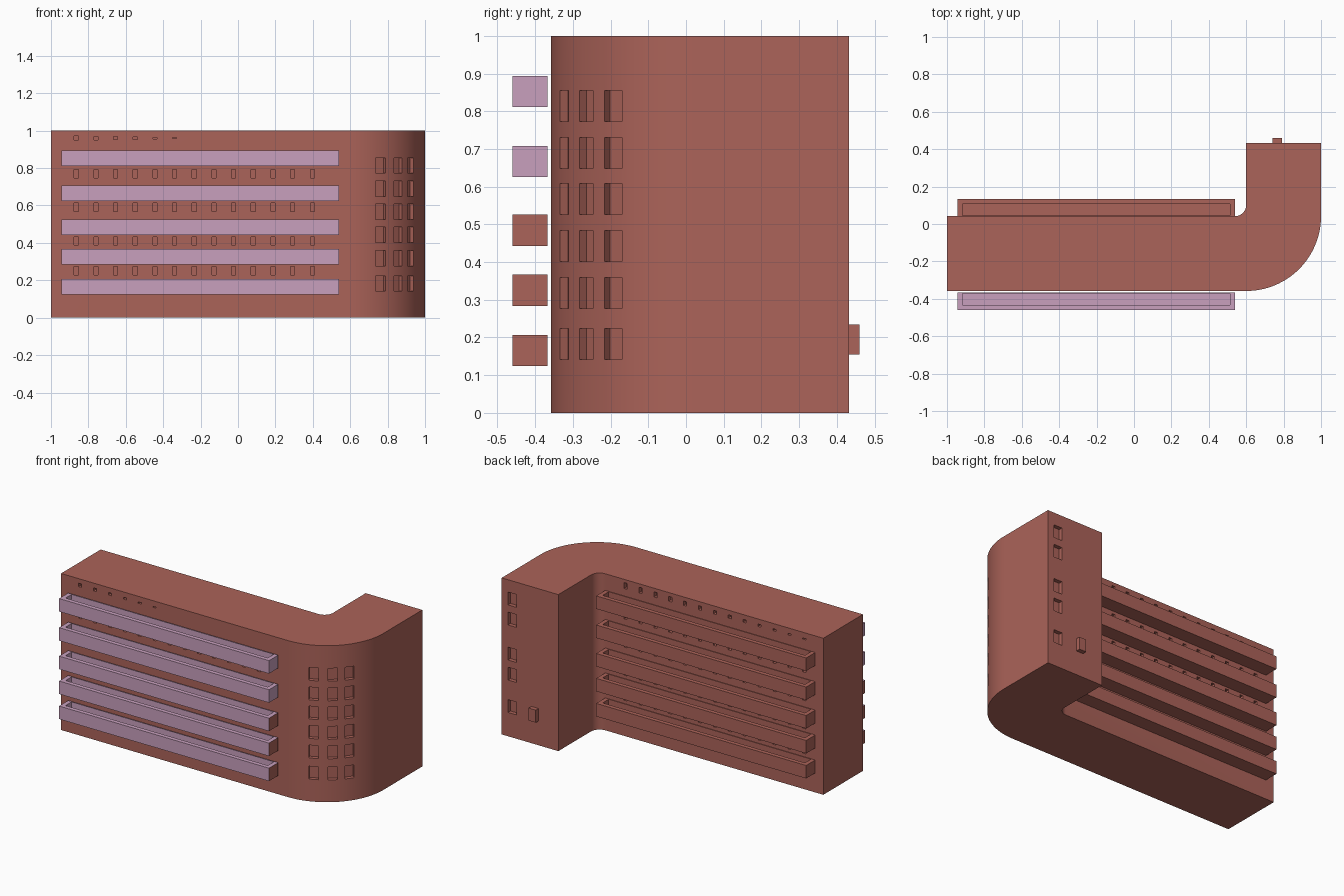
import bpy, bmesh, math
from mathutils import Matrix, Vector

if "Cube" in bpy.data.objects:
    bpy.data.objects.remove(bpy.data.objects["Cube"])


def material(name, rgb):
    m = bpy.data.materials.new(name)
    m.diffuse_color = (*rgb, 1)
    m.use_nodes = True
    m.node_tree.nodes["Principled BSDF"].inputs["Base Color"].default_value = m.diffuse_color
    return m


BRICK = material("brick", (0.41, 0.125, 0.10))
PINK = material("pink", (0.58, 0.35, 0.51))


def make_object(name, bm, *mats):
    bmesh.ops.recalc_face_normals(bm, faces=bm.faces)
    me = bpy.data.meshes.new(name)
    bm.to_mesh(me)
    bm.free()
    ob = bpy.data.objects.new(name, me)
    bpy.context.collection.objects.link(ob)
    for m in mats:
        me.materials.append(m)
    return ob


def add_box(bm, center, size, angle=0.0):
    mat = (Matrix.Translation(center) @ Matrix.Rotation(angle, 4, 'Z')
           @ Matrix.Diagonal((*size, 1)))
    bmesh.ops.create_cube(bm, size=1, matrix=mat)


def arc(cx, cy, r, a0, a1, n):
    return [(cx + r * math.cos(math.radians(a0 + (a1 - a0) * i / n)),
             cy + r * math.sin(math.radians(a0 + (a1 - a0) * i / n))) for i in range(n + 1)]


# L-shaped building with rounded outer and inner corners
FRONT, BACK, END = -0.358, 0.042, 0.432
plan = [(-1, FRONT)] + arc(0.6, BACK, 0.4, -90, 0, 32)
plan += [(1, END), (0.6, END)] + arc(0.54, BACK + 0.06, 0.06, 0, -90, 10) + [(-1, BACK)]
bm = bmesh.new()
base = bm.faces.new([bm.verts.new((x, y, 0)) for x, y in plan])
top = bmesh.ops.extrude_face_region(bm, geom=[base])
bmesh.ops.translate(bm, vec=(0, 0, 1), verts=[v for v in top["geom"] if isinstance(v, bmesh.types.BMVert)])
building = make_object("building", bm, BRICK)

# Window recess cutters
bm = bmesh.new()
D = 0.025
columns = [-0.865 + 0.1052 * i for i in range(13)]
for i, x in enumerate(columns):
    for z in (0.25, 0.41, 0.59, 0.77):
        for y in (FRONT, BACK):
            add_box(bm, (x, y, z), (0.022, 2 * D, 0.045))
    # top row shrinks along the wall
    if i < 6:
        add_box(bm, (x, FRONT, 0.96), (0.022, 2 * D, 0.022 - 0.0032 * i))
    add_box(bm, (x, BACK, 0.96), (0.022, 2 * D, 0.008 + 0.0025 * i))
# rounded corner windows
for deg in (-66.1, -50.2, -36.0):
    a = math.radians(deg)
    p = Vector((0.6, BACK, 0)) + 0.4 * Vector((math.cos(a), math.sin(a), 0))
    for z in (0.183, 0.318, 0.443, 0.567, 0.689, 0.814):
        add_box(bm, p + Vector((0, 0, z)), (2 * D, 0.057, 0.082), a)
# wing end windows
for z in (0.88, 0.752, 0.528, 0.4, 0.193):
    add_box(bm, (0.926, END, z), (0.06, 2 * D, 0.082))
cutter = make_object("window_cutter", bm, BRICK)
cutter.hide_render = True

mod = building.modifiers.new("windows", 'BOOLEAN')
mod.operation = 'DIFFERENCE'
mod.solver = 'EXACT'
mod.object = cutter
bpy.context.view_layer.objects.active = building
building.select_set(True)
bpy.ops.object.modifier_apply(modifier=mod.name)
bpy.data.objects.remove(cutter, do_unlink=True)
bpy.ops.object.shade_smooth_by_angle(angle=math.radians(20))

# Protruding box on the wing end
bm = bmesh.new()
add_box(bm, (0.765, END + 0.009, 0.195), (0.05, 0.038, 0.08))
make_object("wall_box", bm, BRICK)


def balcony(name, y_out, y_wall, z0, z1, main, ends):
    # open-topped trough
    s = 1 if y_wall > y_out else -1
    t = 0.027
    outer = (-0.943, 0.541, y_out, y_wall)
    inner = (-0.943 + t, 0.541 - t, y_out + s * t, y_wall - s * 0.005)
    bm = bmesh.new()
    rings = []
    for (xa, xb, ya, yb), z in ((outer, z0), (outer, z1), (inner, z1), (inner, z0 + t)):
        rings.append([bm.verts.new((x, y, z)) for x, y in ((xa, ya), (xb, ya), (xb, yb), (xa, yb))])
    bm.faces.new(rings[0])
    bm.faces.new(rings[3])
    for r in range(3):
        for i in range(4):
            j = (i + 1) % 4
            f = bm.faces.new((rings[r][i], rings[r][j], rings[r + 1][j], rings[r + 1][i]))
            if r == 0 and i in (1, 3):
                f.material_index = 1
    make_object(name, bm, main, ends)


# Balconies on both long walls
for i, z in enumerate((0.124, 0.284, 0.443, 0.625, 0.811)):
    balcony(f"front_balcony_{i + 1}", -0.46, -0.367, z, z + 0.083, PINK, PINK if i > 2 else BRICK)
    balcony(f"back_balcony_{i + 1}", 0.134, 0.041, z, z + 0.083, BRICK, BRICK)
